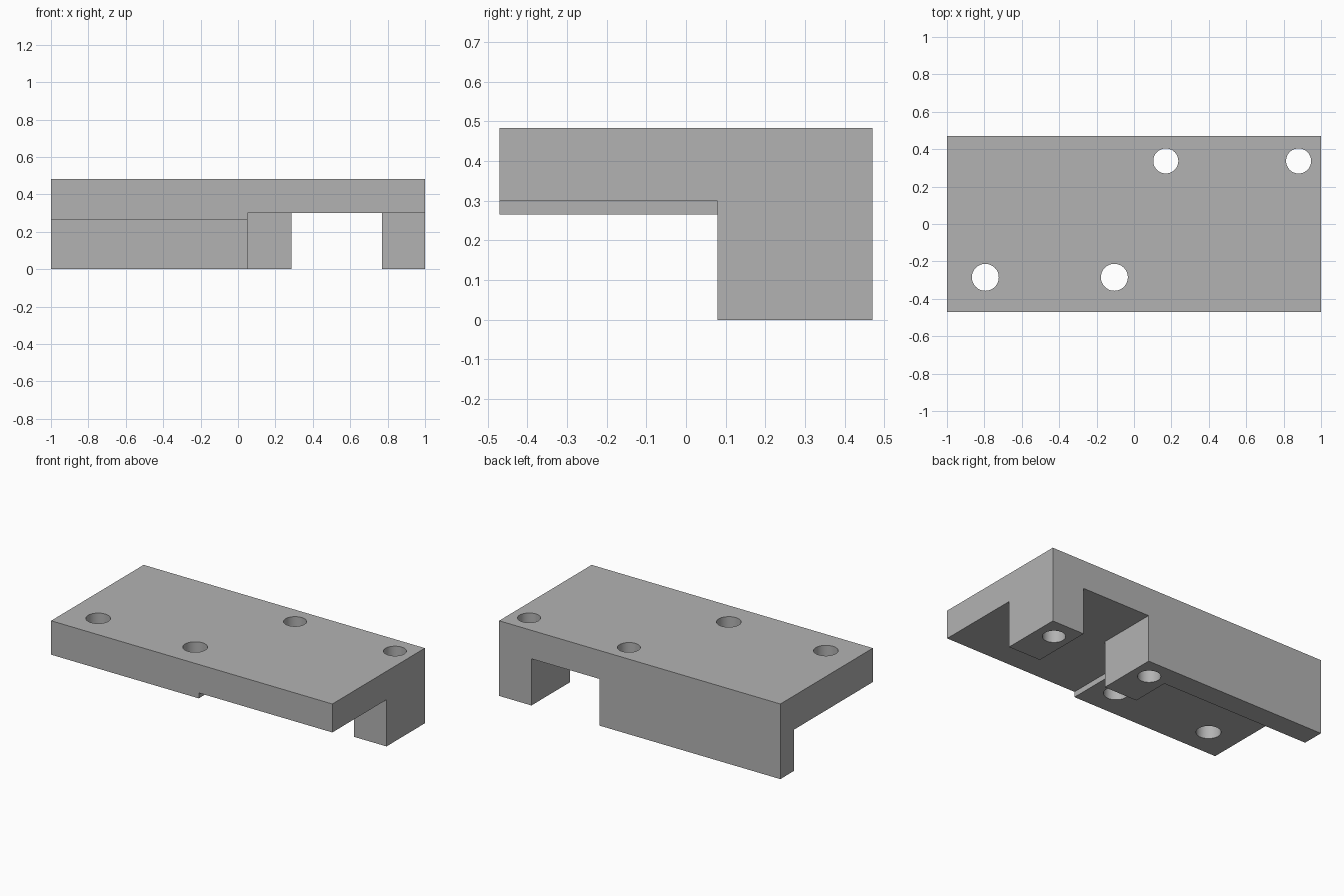
import bpy
import bmesh
import math

cube = bpy.data.objects.get("Cube")
if cube:
    bpy.data.objects.remove(cube, do_unlink=True)

LENGTH, DEPTH, HEIGHT = 2.0, 0.94, 0.483
OUT = 1.2          # overshoot so cutters pass clear of the block
LEG_FRONT = 0.08   # front face of both legs
STEP_X = 0.05      # where the plate changes thickness

grey = bpy.data.materials.new("plain grey")
grey.use_nodes = True
grey.diffuse_color = (0.45, 0.45, 0.45, 1)
grey.node_tree.nodes["Principled BSDF"].inputs["Base Color"].default_value = grey.diffuse_color


def prism(name, outline, bottom, top):
    """Extrude a plan outline from one height to another."""
    bm = bmesh.new()
    face = bm.faces.new([bm.verts.new((x, y, bottom)) for x, y in outline])
    lifted = bmesh.ops.extrude_face_region(bm, geom=[face])["geom"]
    verts = [v for v in lifted if isinstance(v, bmesh.types.BMVert)]
    bmesh.ops.translate(bm, vec=(0, 0, top - bottom), verts=verts)
    bmesh.ops.recalc_face_normals(bm, faces=bm.faces)
    mesh = bpy.data.meshes.new(name)
    bm.to_mesh(mesh)
    bm.free()
    mesh.materials.append(grey)
    obj = bpy.data.objects.new(name, mesh)
    bpy.context.collection.objects.link(obj)
    return obj


def circle(x, y, radius, sides=48):
    turns = [2 * math.pi * i / sides for i in range(sides)]
    return [(x + radius * math.cos(a), y + radius * math.sin(a)) for a in turns]


def cut(body, outline, bottom, top):
    """Remove a prism from the body, then discard the cutter."""
    cutter = prism("cutter", outline, bottom, top)
    cutter.hide_render = True
    mod = body.modifiers.new("cut", 'BOOLEAN')
    mod.operation = 'DIFFERENCE'
    mod.solver = 'EXACT'
    mod.object = cutter
    bpy.ops.object.modifier_apply(modifier=mod.name)
    bpy.data.objects.remove(cutter, do_unlink=True)


# Solid block
hx, hy = LENGTH / 2, DEPTH / 2
bracket = prism("mounting_bracket", [(-hx, -hy), (hx, -hy), (hx, hy), (-hx, hy)], 0, HEIGHT)
bpy.context.view_layer.objects.active = bracket
bracket.select_set(True)

# Hollow under the thick half, leaving the thin back wall
cut(bracket, [(-OUT, -OUT), (OUT, -OUT), (OUT, LEG_FRONT), (STEP_X, LEG_FRONT),
              (STEP_X, 0.33), (-OUT, 0.33)], -OUT, 0.265)

# Higher hollow under the thin half, with the notch between the legs
cut(bracket, [(STEP_X, -OUT), (OUT, -OUT), (OUT, LEG_FRONT), (0.77, LEG_FRONT),
              (0.77, OUT), (0.285, OUT), (0.285, LEG_FRONT), (STEP_X, LEG_FRONT)], -OUT, 0.3)

# Through holes: front pair in the plate, back pair down the legs
for x, y, radius in [(-0.795, -0.285, 0.072), (-0.105, -0.285, 0.072),
                     (0.17, 0.337, 0.067), (0.88, 0.337, 0.067)]:
    cut(bracket, circle(x, y, radius), -OUT, OUT)

bpy.ops.object.shade_smooth_by_angle(angle=math.radians(30))
